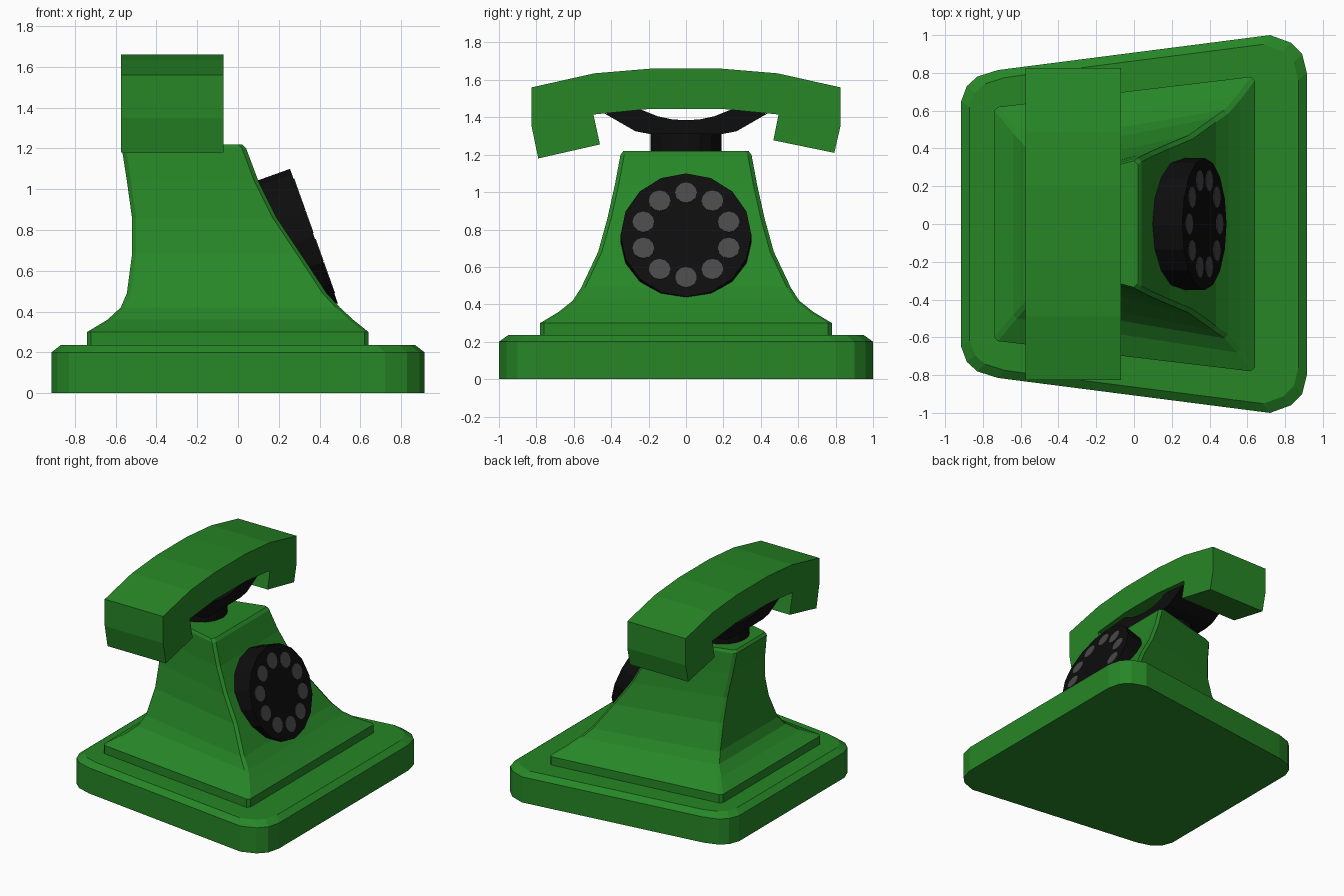
import bpy, math
from mathutils import Vector, Matrix

if "Cube" in bpy.data.objects:
    bpy.data.objects.remove(bpy.data.objects["Cube"])


def material(name, rgb):
    m = bpy.data.materials.new(name)
    m.diffuse_color = (*rgb, 1)
    m.use_nodes = True
    m.node_tree.nodes["Principled BSDF"].inputs["Base Color"].default_value = m.diffuse_color
    return m


GREEN = material("green", (0.02, 0.24, 0.02))
BLACK = material("black", (0.004, 0.004, 0.004))
GREY = material("dark grey", (0.065, 0.065, 0.065))


def make(name, verts, faces, mat):
    me = bpy.data.meshes.new(name)
    me.from_pydata(verts, [], faces)
    me.materials.append(mat)
    ob = bpy.data.objects.new(name, me)
    bpy.context.collection.objects.link(ob)
    return ob


def loft(name, rings, mat):
    """Skin a stack of equal-length rings and cap both ends."""
    n = len(rings[0])
    verts = [p for r in rings for p in r]
    faces = [(k*n+i, k*n+(i+1) % n, (k+1)*n+(i+1) % n, (k+1)*n+i)
             for k in range(len(rings)-1) for i in range(n)]
    faces += [tuple(reversed(range(n))), tuple(range((len(rings)-1)*n, len(rings)*n))]
    return make(name, verts, faces, mat)


def extrude_x(name, profile, x0, x1, mat):
    return loft(name, [[(x, y, z) for y, z in profile] for x in (x0, x1)], mat)


def disc(name, centre, axis_matrix, radius, depth, sides, mat):
    """Cylinder along local z, from -depth to 0."""
    rings = []
    for h in (-depth, 0):
        rings.append([centre + axis_matrix @ Vector((
            radius*math.cos(2*math.pi*i/sides), radius*math.sin(2*math.pi*i/sides), h))
            for i in range(sides)])
    return loft(name, rings, mat)


# Base slab: rounded trapezoid with a chamfered top
half = [(0.915, 0.80), (0.89, 0.90), (0.83, 0.96), (0.72, 1.0),
        (-0.72, 0.815), (-0.83, 0.78), (-0.885, 0.73), (-0.915, 0.65)]
outline = half + [(x, -y) for x, y in reversed(half)]
loft("base", [[(x, y, 0) for x, y in outline],
              [(x, y, 0.20) for x, y in outline],
              [(x*0.951, y*0.951, 0.235) for x, y in outline]], GREEN)

# Body: flared tower; each level is z, back x, front x, back half width, front half width
levels = [(0.23, -0.74, 0.64, 0.62, 0.78), (0.30, -0.74, 0.64, 0.62, 0.78),
          (0.36, -0.64, 0.565, 0.50, 0.68), (0.42, -0.575, 0.50, 0.43, 0.605),
          (0.49, -0.545, 0.435, 0.375, 0.56), (0.68, -0.52, 0.31, 0.30, 0.47),
          (0.86, -0.52, 0.19, 0.25, 0.42), (1.04, -0.545, 0.10, 0.22, 0.38),
          (1.20, -0.57, 0.04, 0.205, 0.35), (1.22, -0.555, 0.02, 0.195, 0.335)]
c = 0.02
rings = []
for z, xb, xf, wb, wf in levels:
    side = [(xf, wf-c), (xf-c, wf), (xb+c, wb), (xb, wb-c)]
    rings.append([(x, y, z) for x, y in side + [(x, -y) for x, y in reversed(side)]])
loft("body", rings, GREEN)

# Cradle neck and forked cradle
disc("cradle_neck", Vector((-0.32, 0, 1.34)), Matrix.Identity(3), 0.19, 0.14, 16, BLACK)
right = [(0.0, 1.385), (0.07, 1.388), (0.15, 1.405), (0.25, 1.445), (0.435, 1.42),
         (0.27, 1.325), (0.19, 1.31)]
extrude_x("cradle", right + [(-y, z) for y, z in reversed(right[1:])], -0.53, -0.11, BLACK)

# Handset: arched bar with an ear end and a slightly longer mouth end
handset = [(-0.825, 1.56), (-0.49, 1.635), (-0.19, 1.66), (0.19, 1.66), (0.49, 1.635),
           (0.825, 1.56), (0.825, 1.35), (0.793, 1.21), (0.467, 1.277), (0.495, 1.415),
           (0.19, 1.445), (-0.19, 1.445), (-0.495, 1.415), (-0.46, 1.255),
           (-0.79, 1.18), (-0.825, 1.35)]
extrude_x("handset", handset, -0.575, -0.07, GREEN)

# Tilted dial with ten finger spots
n = Vector((0.942, 0, 0.335)).normalized()
up = Vector((-n.z, 0, n.x))
tilt = Matrix((up, n.cross(up), n)).transposed()
centre = Vector((0.3725, 0, 0.77))
disc("dial", centre, tilt, 0.35, 0.166, 16, BLACK)
for i in range(10):
    a = 2*math.pi*i/10
    p = centre + tilt @ Vector((0.24*math.cos(a), 0.24*math.sin(a), 0.004))
    disc("finger_spot_%d" % (i+1), p, tilt, 0.058, 0.006, 12, GREY)

# Consistent outward normals
import bmesh
for ob in bpy.data.objects:
    bm = bmesh.new()
    bm.from_mesh(ob.data)
    bmesh.ops.recalc_face_normals(bm, faces=bm.faces)
    bm.to_mesh(ob.data)
    bm.free()
